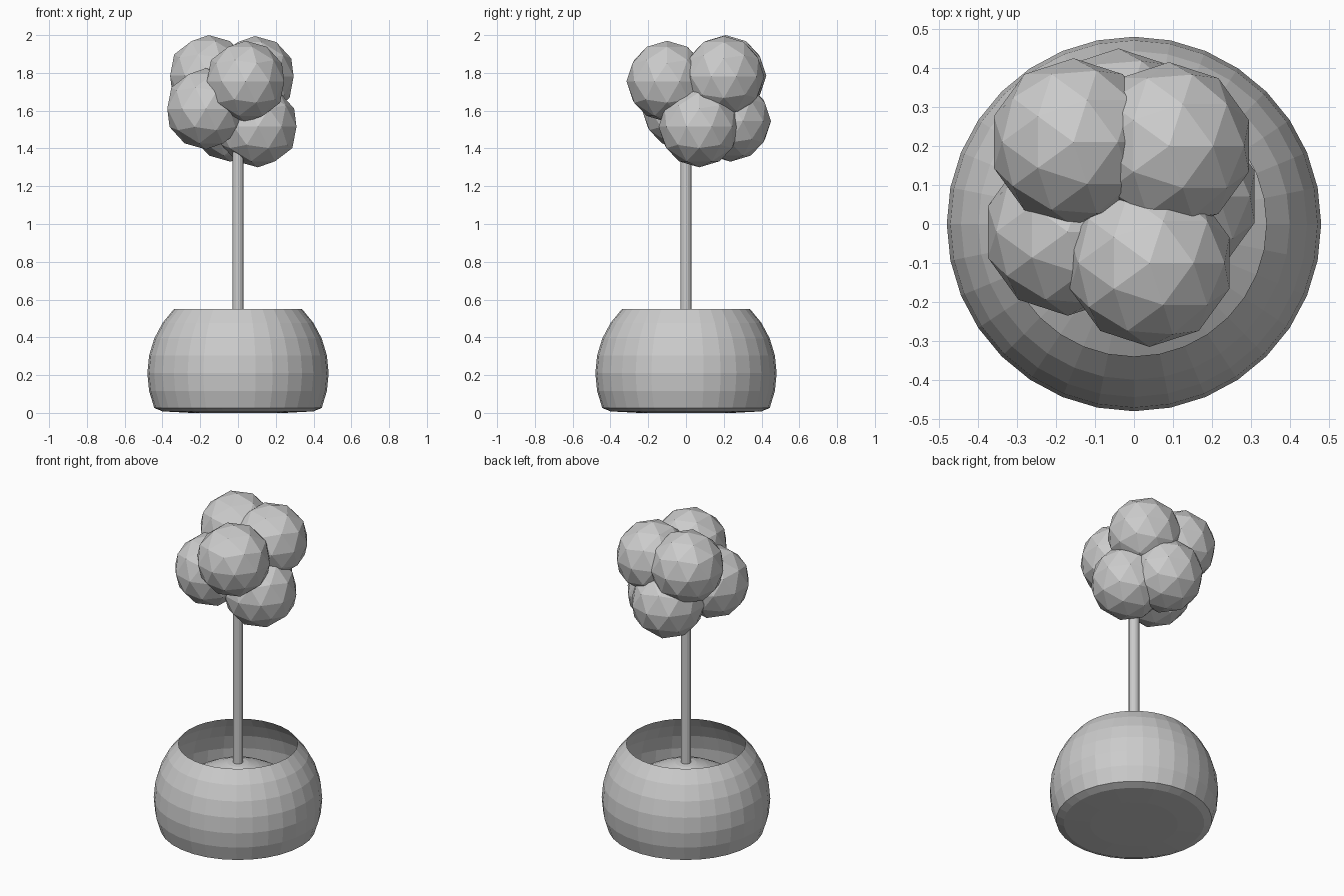
import bpy, bmesh, math
from mathutils import Matrix

if "Cube" in bpy.data.objects:
    bpy.data.objects.remove(bpy.data.objects["Cube"])


def add_object(name, bm):
    bmesh.ops.remove_doubles(bm, verts=bm.verts, dist=1e-5)
    mesh = bpy.data.meshes.new(name)
    bm.to_mesh(mesh)
    bm.free()
    obj = bpy.data.objects.new(name, mesh)
    bpy.context.collection.objects.link(obj)
    return obj


def lathe(name, profile, steps):
    """Spin an (r, z) profile around the z axis."""
    bm = bmesh.new()
    verts = [bm.verts.new((r, 0, z)) for r, z in profile]
    edges = [bm.edges.new(pair) for pair in zip(verts, verts[1:])]
    bmesh.ops.spin(bm, geom=verts + edges, cent=(0, 0, 0), axis=(0, 0, 1),
                   angle=math.tau, steps=steps, use_merge=True)
    bmesh.ops.remove_doubles(bm, verts=bm.verts, dist=1e-5)
    bmesh.ops.recalc_face_normals(bm, faces=bm.faces)
    return add_object(name, bm)


# Round thin-walled pot: rings of a 32 x 16 sphere, flattened underneath
R, CZ = 0.48, 0.21
ring = math.pi / 16
wall = [(R * math.cos(i * ring), CZ + R * math.sin(i * ring)) for i in range(-2, 5)]
lathe("pot", [(0, 0), (0.25, 0), (0.40, 0.008)] + wall, 32)

# Mounded soil inside the pot
lathe("soil", [(0, 0.44), (0.06, 0.432), (0.12, 0.412), (0.19, 0.382),
               (0.26, 0.345), (0.34, 0.295), (0.46, 0.22)], 32)

# Straight trunk
lathe("trunk", [(0, 0.40), (0.03, 0.40), (0.03, 1.55), (0, 1.55)], 16)

# Foliage: overlapping low-poly balls
balls = [(0.04, -0.10, 1.755), (-0.155, 0.21, 1.785), (0.09, 0.20, 1.78),
         (-0.17, -0.02, 1.61), (0.105, 0.07, 1.515), (-0.04, 0.235, 1.545)]
bm = bmesh.new()
for pos in balls:
    bmesh.ops.create_icosphere(bm, subdivisions=2, radius=0.215,
                               matrix=Matrix.Translation(pos))
add_object("foliage", bm)
